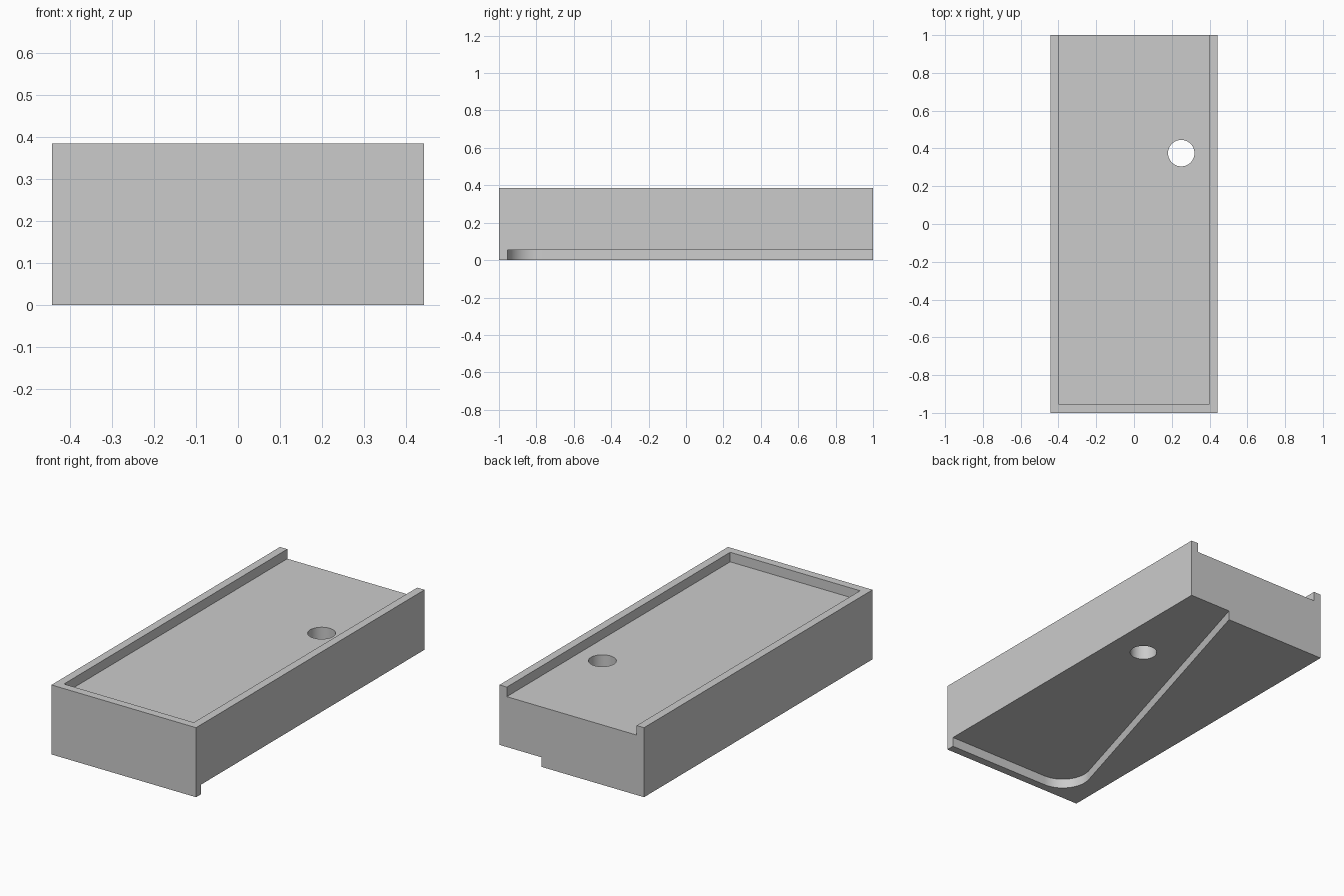
import bpy
import bmesh
import math
from mathutils import Vector

cube = bpy.data.objects.get("Cube")
if cube:
    bpy.data.objects.remove(cube, do_unlink=True)

HALF_W, HALF_L, HEIGHT = 0.443, 1.0, 0.385
WALL, STEP = 0.045, 0.053   # rim thickness, depth of tray and underside recess
OVER = 0.1                  # how far cutters run past the body

# Single grey material
grey = bpy.data.materials.new("plain grey")
grey.use_nodes = True
colour = (0.6, 0.6, 0.6, 1)
grey.diffuse_color = colour
grey.node_tree.nodes["Principled BSDF"].inputs["Base Color"].default_value = colour


def prism(name, outline, z0, z1):
    """Extrude a counter-clockwise plan outline from z0 to z1."""
    bm = bmesh.new()
    base = bm.faces.new([bm.verts.new((p[0], p[1], z0)) for p in outline])
    ext = bmesh.ops.extrude_face_region(bm, geom=[base], use_keep_orig=True)
    top = [v for v in ext["geom"] if isinstance(v, bmesh.types.BMVert)]
    bmesh.ops.translate(bm, verts=top, vec=(0, 0, z1 - z0))
    bmesh.ops.recalc_face_normals(bm, faces=bm.faces)
    mesh = bpy.data.meshes.new(name)
    bm.to_mesh(mesh)
    bm.free()
    mesh.materials.append(grey)
    ob = bpy.data.objects.new(name, mesh)
    bpy.context.collection.objects.link(ob)
    return ob


def rect(x0, x1, y0, y1):
    return [(x0, y0), (x1, y0), (x1, y1), (x0, y1)]


def arc(centre, radius, start, end, steps):
    return [(centre[0] + radius * math.cos(start + (end - start) * i / steps),
             centre[1] + radius * math.sin(start + (end - start) * i / steps))
            for i in range(steps + 1)]


body = prism("tray_block", rect(-HALF_W, HALF_W, -HALF_L, HALF_L), 0, HEIGHT)

# Shallow tray in the top, open at the back
tray = prism("tray_cutter", rect(-HALF_W + WALL, HALF_W - WALL, -HALF_L + WALL, HALF_L + OVER),
             HEIGHT - STEP, HEIGHT + OVER)

# Drain hole right through
hole = prism("drain_cutter", arc((0.25, 0.375), 0.07, 0, math.tau, 64)[:-1], -OVER, HEIGHT + OVER)

# Underside recess: slanted edge with one rounded corner, open at the right and back
corner = Vector((-0.386, -HALF_L + WALL))
back_end = Vector((0.186, HALF_L))
slant = (back_end - corner).normalized()
half = math.atan2(slant.y, slant.x) / 2
radius = 0.15
centre = corner + Vector((math.cos(half), math.sin(half))) * radius / math.sin(half)
round_corner = arc(centre, radius, math.pi / 2 + 2 * half, 1.5 * math.pi, 24)
beyond = back_end + slant * OVER
outline = round_corner + [(HALF_W + OVER, corner.y), (HALF_W + OVER, beyond.y), tuple(beyond)]
recess = prism("recess_cutter", outline, -OVER, STEP)

# Cut the body, then remove the cutters
bpy.context.view_layer.objects.active = body
for cutter in (tray, recess, hole):
    cutter.hide_render = True
    mod = body.modifiers.new(cutter.name, "BOOLEAN")
    mod.operation = "DIFFERENCE"
    mod.solver = "EXACT"
    mod.object = cutter
    bpy.ops.object.modifier_apply(modifier=mod.name)
    bpy.data.objects.remove(cutter, do_unlink=True)

bpy.ops.object.select_all(action="DESELECT")
body.select_set(True)
bpy.ops.object.shade_smooth_by_angle(angle=math.radians(30))
